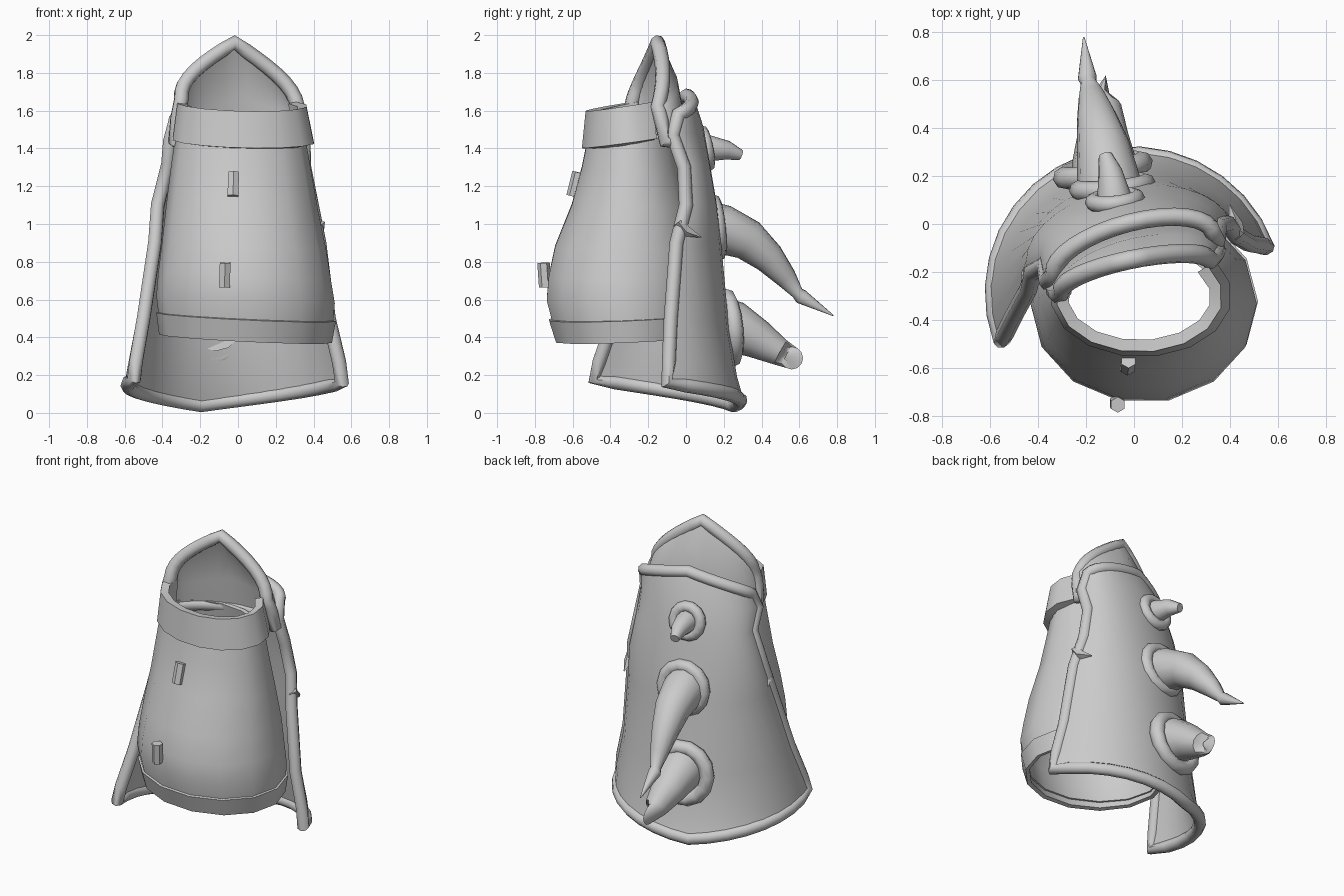
import bpy, bmesh
from math import sin, cos, radians
from mathutils import Vector

if "Cube" in bpy.data.objects:
    bpy.data.objects.remove(bpy.data.objects["Cube"])


def finish(obj, name, angle=40):
    obj.name = name
    bpy.ops.object.select_all(action='DESELECT')
    obj.select_set(True)
    bpy.context.view_layer.objects.active = obj
    for mod in list(obj.modifiers):
        bpy.ops.object.modifier_apply(modifier=mod.name)
    bpy.ops.object.shade_smooth_by_angle(angle=radians(angle))
    return obj


def sheet(name, rows, thick, closed=False):
    """Skin rows of points and give the skin a thickness."""
    bm = bmesh.new()
    grid = [[bm.verts.new(p) for p in row] for row in rows]
    n = len(rows[0])
    for a, b in zip(grid, grid[1:]):
        for i in range(n if closed else n - 1):
            j = (i + 1) % n
            bm.faces.new((a[i], a[j], b[j], b[i]))
    bmesh.ops.recalc_face_normals(bm, faces=bm.faces)
    mesh = bpy.data.meshes.new(name)
    bm.to_mesh(mesh)
    bm.free()
    obj = bpy.data.objects.new(name, mesh)
    bpy.context.collection.objects.link(obj)
    mod = obj.modifiers.new("thickness", 'SOLIDIFY')
    mod.thickness, mod.offset = thick, 0
    return finish(obj, name)


def rod(name, pts, radii, cyclic=False, res=4):
    """Sweep a round section with changing radius along points."""
    cu = bpy.data.curves.new(name, 'CURVE')
    cu.dimensions, cu.bevel_depth, cu.bevel_resolution = '3D', 1.0, res
    cu.use_fill_caps = True
    sp = cu.splines.new('POLY')
    sp.points.add(len(pts) - 1)
    for q, p, r in zip(sp.points, pts, radii):
        q.co, q.radius = (*p, 1), r
    sp.use_cyclic_u = cyclic
    tmp = bpy.data.objects.new("tmp", cu)
    bpy.context.collection.objects.link(tmp)
    dg = bpy.context.evaluated_depsgraph_get()
    mesh = bpy.data.meshes.new_from_object(tmp.evaluated_get(dg))
    bpy.data.objects.remove(tmp)
    obj = bpy.data.objects.new(name, mesh)
    bpy.context.collection.objects.link(obj)
    return finish(obj, name, 50)


def arc(left, mid, right, n=16):
    """Half ellipse through three points, height running linearly to the middle."""
    l, m, r = map(Vector, (left, mid, right))
    c, u = (l + r) / 2, (r - l) / 2
    pts = []
    for i in range(n + 1):
        f = 2 * i / n - 1
        t = radians(90 * f)
        p = c + u * sin(t) + (m - c) * cos(t)
        p.z = c.z + u.z * f + (m.z - c.z) * (1 - abs(f))
        pts.append(p)
    return pts


def rim(name, rows, r):
    """Raised trim around the whole border of a sheet."""
    path = (rows[0] + [q[-1] for q in rows[1:-1]] + rows[-1][::-1]
            + [q[0] for q in rows[-2:0:-1]])
    rod(name, path, [r] * len(path), cyclic=True, res=2)


def ellipse_rows(rings, slant=0.0, rise=0.0, start=0, sweep=360, n=14):
    """Rings from (z, x min, x max, y front, y back), tipped sideways or backwards."""
    angles = [radians(start + sweep * i / n) for i in range(n if sweep == 360 else n + 1)]
    return [[((a + b) / 2 + (b - a) / 2 * cos(t),
              (f + k) / 2 + (k - f) / 2 * sin(t),
              z - slant * cos(t) + rise * sin(t)) for t in angles]
            for z, a, b, f, k in rings]


# forearm sleeve and its hem band
sheet("sleeve", ellipse_rows([
    (0.43, -0.40, 0.485, -0.69, 0.06), (0.60, -0.42, 0.50, -0.735, 0.07),
    (0.72, -0.41, 0.48, -0.725, 0.07), (0.88, -0.39, 0.455, -0.69, 0.06),
    (1.10, -0.365, 0.41, -0.60, 0.01), (1.30, -0.34, 0.375, -0.545, -0.04),
    (1.47, -0.315, 0.345, -0.51, -0.07)], 0.02), 0.025, True)
sheet("hem_band", ellipse_rows([
    (0.395, -0.405, 0.485, -0.685, 0.06), (0.51, -0.42, 0.505, -0.722, 0.075)],
    0.022, 0.015), 0.026, True)

# collar band around the front of the top opening
sheet("collar_band", ellipse_rows([
    (1.435, -0.325, 0.385, -0.53, -0.07), (1.63, -0.30, 0.345, -0.51, -0.10)],
    0.01, 0.035, 165, 230, 10), 0.05)

# pointed crest behind the opening
crest = [arc(*p) for p in (
    ((-0.33, -0.28, 1.44), (0.0, -0.03, 1.45), (0.345, -0.11, 1.44)),
    ((-0.32, -0.29, 1.56), (0.0, -0.06, 1.66), (0.335, -0.13, 1.55)),
    ((-0.31, -0.29, 1.61), (-0.01, -0.08, 1.80), (0.325, -0.14, 1.59)),
    ((-0.30, -0.28, 1.66), (-0.02, -0.15, 1.96), (0.315, -0.15, 1.62)))]
sheet("crest_plate", crest, 0.04)
rim("crest_trim", crest, 0.04)

# long flared back plate
back = [arc(*p) for p in (
    ((-0.55, -0.485, 0.18), (-0.20, 0.255, 0.04), (0.55, -0.10, 0.16)),
    ((-0.54, -0.46, 0.27), (-0.18, 0.22, 0.16), (0.535, -0.09, 0.27)),
    ((-0.50, -0.38, 0.50), (-0.16, 0.185, 0.42), (0.48, -0.08, 0.50)),
    ((-0.44, -0.27, 0.90), (-0.12, 0.15, 0.90), (0.43, -0.05, 0.90)),
    ((-0.425, -0.20, 1.10), (-0.10, 0.125, 1.10), (0.39, 0.0, 1.10)),
    ((-0.37, -0.17, 1.32), (-0.07, 0.09, 1.34), (0.35, -0.01, 1.30)),
    ((-0.36, -0.24, 1.44), (-0.05, 0.06, 1.52), (0.345, -0.07, 1.47)),
    ((-0.335, -0.21, 1.53), (-0.02, 0.005, 1.68), (0.33, -0.04, 1.58)))]
sheet("back_plate", back, 0.035)
rim("back_trim", back, 0.038)

# small thorns on the side trim
rod("trim_thorn_right", [(0.425, -0.04, 1.01), (0.425, 0.0, 0.96), (0.40, 0.08, 0.93)],
    [0.035, 0.03, 0.003], res=0)
rod("trim_thorn_left", [(-0.435, -0.24, 1.01), (-0.44, -0.2, 0.96), (-0.42, -0.11, 0.93)],
    [0.035, 0.03, 0.003], res=0)

# spikes, each seated in a ring: ring centre, facing, radii, spike path, spike radii
spikes = {
    "upper": ((-0.08, 0.10, 1.40), (-0.1, 1, 0.2), 0.09, 0.036,
              [(-0.08, 0.08, 1.40), (-0.085, 0.13, 1.40), (-0.10, 0.22, 1.39), (-0.12, 0.29, 1.365)],
              [0.075, 0.068, 0.05, 0.028]),
    "middle": ((-0.09, 0.155, 0.98), (-0.1, 1, 0.1), 0.14, 0.042,
               [(-0.10, 0.14, 0.98), (-0.11, 0.20, 0.97), (-0.13, 0.33, 0.915), (-0.155, 0.44, 0.82),
                (-0.175, 0.53, 0.715), (-0.19, 0.59, 0.635), (-0.195, 0.61, 0.615), (-0.21, 0.78, 0.515)],
               [0.135, 0.13, 0.11, 0.085, 0.058, 0.033, 0.04, 0.003]),
    "lower": ((-0.13, 0.225, 0.45), (-0.2, 1, 0.1), 0.165, 0.047,
              [(-0.12, 0.205, 0.465), (-0.125, 0.26, 0.455), (-0.13, 0.38, 0.39), (-0.125, 0.50, 0.32),
               (-0.12, 0.56, 0.29), (-0.12, 0.53, 0.305)],
              [0.14, 0.135, 0.105, 0.072, 0.06, 0.02]),
}
for name, (loc, face, big, small, path, radii) in spikes.items():
    bpy.ops.mesh.primitive_torus_add(
        location=loc, rotation=Vector(face).to_track_quat('Z', 'Y').to_euler(),
        major_radius=big, minor_radius=small, major_segments=14, minor_segments=8)
    finish(bpy.context.object, name + "_spike_ring", 50)
    rod(name + "_spike", path, radii)

# two small toggles on the front
for name, loc, tilt in (("upper_toggle", (-0.025, -0.585, 1.21), -14),
                        ("lower_toggle", (-0.07, -0.75, 0.73), 4)):
    bpy.ops.mesh.primitive_cylinder_add(vertices=6, radius=0.033, depth=0.13, location=loc,
                                        rotation=(radians(tilt), radians(2), 0))
    finish(bpy.context.object, name, 30)
